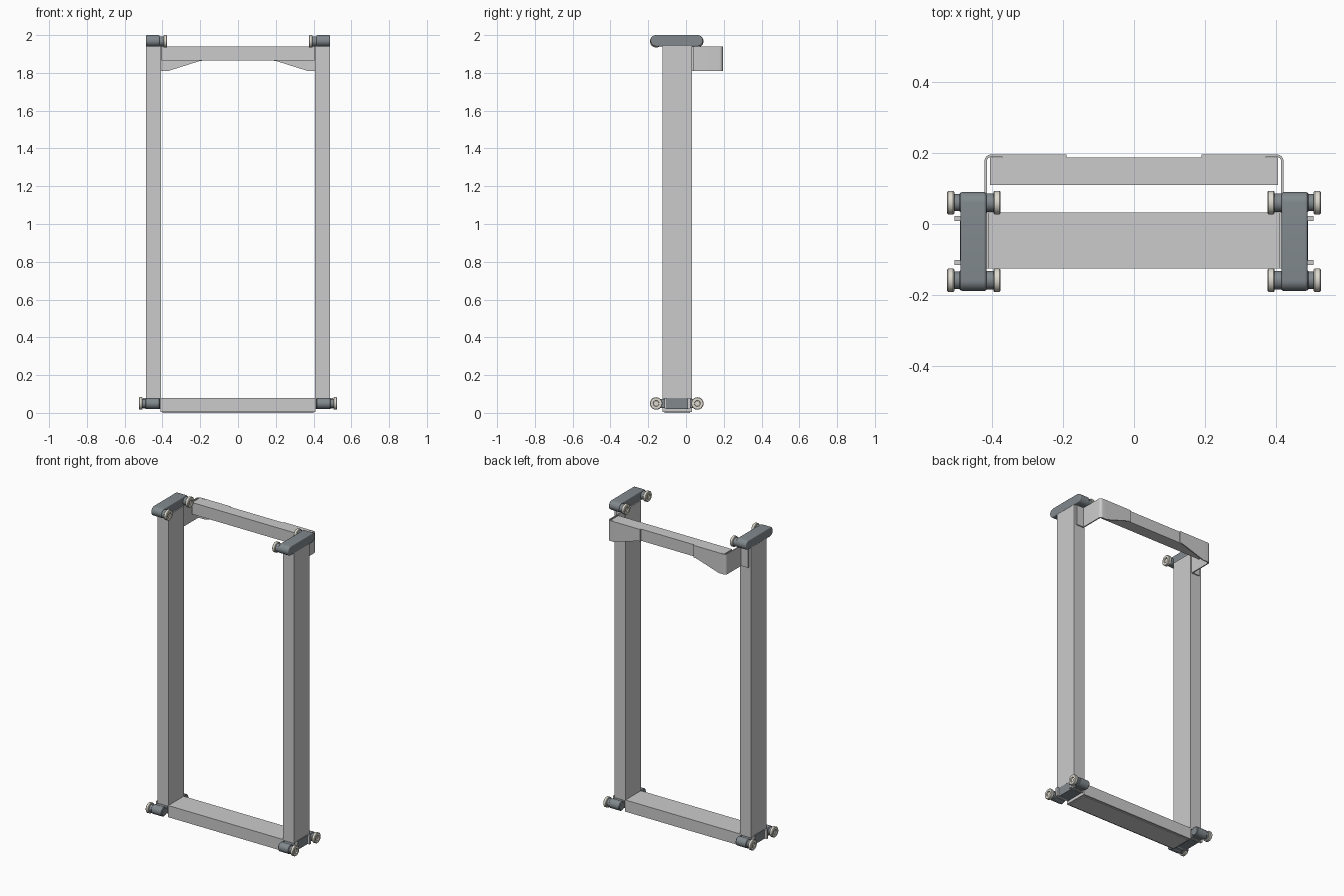
import bpy, bmesh, math
from mathutils import Vector

if "Cube" in bpy.data.objects:
    bpy.data.objects.remove(bpy.data.objects["Cube"])


def material(name, col):
    m = bpy.data.materials.new(name)
    m.diffuse_color = (*col, 1)
    m.use_nodes = True
    m.node_tree.nodes["Principled BSDF"].inputs["Base Color"].default_value = m.diffuse_color
    return m


DARK = material("dark_plastic", (0.22, 0.25, 0.27))
CREAM = material("cream_rubber", (0.72, 0.70, 0.62))
Y_FRONT, Y_BACK = -0.158, 0.060      # roller axle positions
Z_LOW, Z_TOP = 0.050, 1.967


def finish(bm, name, mat=None, bevel=0, smooth=False):
    bmesh.ops.recalc_face_normals(bm, faces=bm.faces)
    me = bpy.data.meshes.new(name)
    bm.to_mesh(me)
    bm.free()
    ob = bpy.data.objects.new(name, me)
    bpy.context.collection.objects.link(ob)
    if mat:
        me.materials.append(mat)
    if bevel:
        b = ob.modifiers.new("bevel", 'BEVEL')
        b.width, b.segments, b.limit_method = bevel, 3, 'ANGLE'
    if smooth:
        bpy.ops.object.select_all(action='DESELECT')
        bpy.context.view_layer.objects.active = ob
        ob.select_set(True)
        bpy.ops.object.shade_smooth_by_angle(angle=math.radians(35))
    return ob


def box(name, x, y, z, mat=None, bevel=0):
    bm = bmesh.new()
    bmesh.ops.create_cube(bm, size=1)
    for v in bm.verts:
        v.co = Vector([(r[0] + r[1]) / 2 + c * (r[1] - r[0]) for c, r in zip(v.co, (x, y, z))])
    return finish(bm, name, mat, bevel, bevel > 0)


def prism(name, pts, place, depth, mat=None, bevel=0):
    """Extrude a closed 2D outline; place maps 2D points into space."""
    bm = bmesh.new()
    f = bm.faces.new([bm.verts.new(place(p)) for p in pts])
    ext = bmesh.ops.extrude_face_region(bm, geom=[f])
    bmesh.ops.translate(bm, vec=depth, verts=[g for g in ext['geom'] if isinstance(g, bmesh.types.BMVert)])
    return finish(bm, name, mat, bevel, True)


def lathe_x(name, prof, y, z, mat, s, n=32):
    """Spin an (x, radius) profile about an axle parallel to x."""
    bm = bmesh.new()
    vs = [bm.verts.new((s * x, y + r, z)) for x, r in prof]
    es = [bm.edges.new(p) for p in zip(vs, vs[1:])]
    bmesh.ops.spin(bm, geom=vs + es, cent=(0, y, z), axis=(1, 0, 0),
                   angle=2 * math.pi, steps=n, use_duplicate=False)
    bmesh.ops.remove_doubles(bm, verts=bm.verts, dist=1e-5)
    return finish(bm, name, mat, 0, True)


def cap(name, x0, x1, y, z, s):
    # end cap with a recessed centre on its outer face (x1)
    d = 1 if x1 > x0 else -1
    lathe_x(name, [(x0, 0), (x0, 0.030), (x0 + d * .003, 0.033), (x1 - d * .003, 0.033),
                   (x1, 0.030), (x1, 0.016), (x1 - d * .006, 0.014), (x1 - d * .006, 0)],
            y, z, CREAM, s)


def barrel(name, x0, x1, r, y, z, s):
    lathe_x(name, [(x0, 0), (x0, r - .004), (x0 + .004, r), (x1 - .004, r), (x1, r - .004), (x1, 0)],
            y, z, DARK, s)


# lower cross beam and upper rear beam
box("lower_beam", (-0.41, 0.41), (-0.125, 0.032), (0.005, 0.08))
box("upper_beam", (-0.405, 0.405), (0.11, 0.187), (1.865, 1.94))

for s, side in ((-1, "left"), (1, "right")):
    def xr(a, b):
        return tuple(sorted((s * a, s * b)))

    # upright post
    box(side + "_post", xr(0.408, 0.486), (-0.125, 0.032), (0.075, 1.945))

    # bent bracket: flange on post, side plate, rounded bend
    t, r = 0.007, 0.018
    outer = [(0.42 - r + r * math.cos(a), 0.195 - r + r * math.sin(a))
             for a in [math.pi / 2 * i / 6 for i in range(7)]]
    inner = [(0.42 - r + (r - t) * math.cos(a), 0.195 - r + (r - t) * math.sin(a))
             for a in [math.pi / 2 * i / 6 for i in range(7)]]
    outline = ([(0.47, 0.032), (0.47, 0.039), (0.42, 0.039)] + outer + [(0.37, 0.195), (0.37, 0.188)]
               + inner[::-1] + [(0.413, 0.032)])
    prism(side + "_bracket_side", outline, lambda p: (s * p[0], p[1], 1.81), (0, 0, 0.13))
    # tapered rear plate of the bracket
    prism(side + "_bracket_rear", [(0.37, 1.81), (0.37, 1.94), (0.19, 1.94), (0.19, 1.862), (0.205, 1.862)],
          lambda p: (s * p[0], 0.187, p[1]), (0, 0.008, 0))

    # upper roller arm: long rounded bar
    R = 0.030
    arc = [math.pi / 2 - math.pi * i / 14 for i in range(15)]
    slot = ([(Y_BACK + R * math.cos(a), 1.97 + R * math.sin(a)) for a in arc]
            + [(Y_FRONT - R * math.cos(a), 1.97 - R * math.sin(a)) for a in arc])
    prism(side + "_upper_arm", slot, lambda p: (s * 0.415, p[0], p[1]), (s * 0.073, 0, 0), DARK, 0.006)

    # lower roller arm with collars
    box(side + "_lower_arm", xr(0.417, 0.487), (Y_FRONT, Y_BACK), (0.026, 0.074), DARK, 0.005)
    box(side + "_lower_block", xr(0.413, 0.489), (-0.104, 0.010), (0.020, 0.080), DARK, 0.003)
    for y in (-0.108, 0.016):
        box(side + "_collar", xr(0.397, 0.504), (y - .007, y + .007), (0.022, 0.078))

    # rollers: lower pair point outward, upper pair point inward
    for y, end in ((Y_FRONT, "front"), (Y_BACK, "back")):
        n = side + "_" + end
        barrel(n + "_lower_barrel", 0.413, 0.490, 0.029, y, Z_LOW, s)
        barrel(n + "_lower_neck", 0.480, 0.510, 0.024, y, Z_LOW, s)
        cap(n + "_lower_cap", 0.505, 0.525, y, Z_LOW, s)
        barrel(n + "_upper_neck", 0.390, 0.425, 0.026, y, Z_TOP, s)
        cap(n + "_upper_cap", 0.395, 0.375, y, Z_TOP, s)

# thin foot strip under the beam, touching the floor
box("foot_strip", (-0.40, 0.40), (-0.115, 0.022), (0.0, 0.006))
